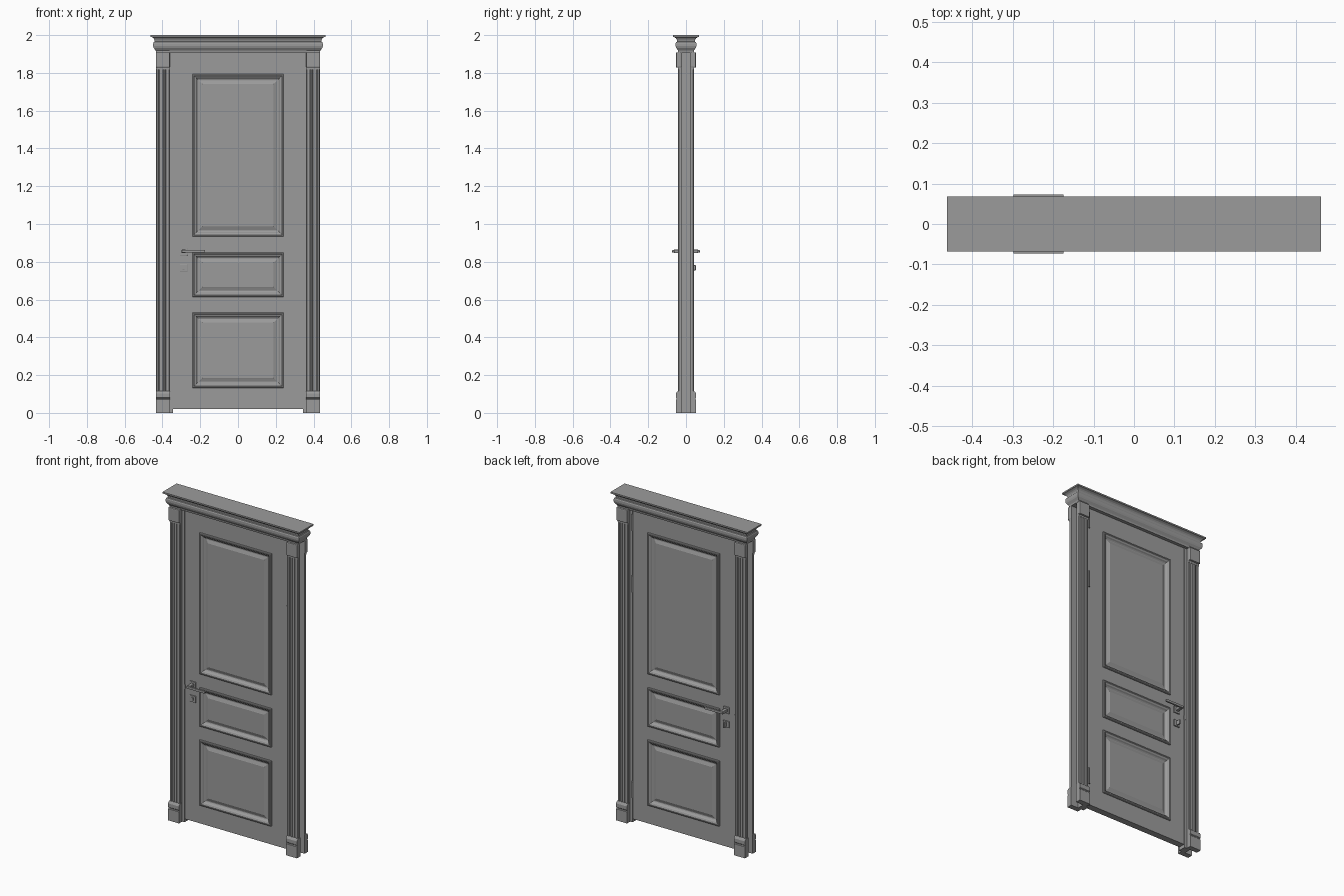
import bpy, bmesh, math
from mathutils import Matrix, Vector

if "Cube" in bpy.data.objects:
    bpy.data.objects.remove(bpy.data.objects["Cube"])

paint = bpy.data.materials.new("warm_grey")
paint.name = "neutral_grey"
paint.diffuse_color = (0.33, 0.33, 0.33, 1)
paint.use_nodes = True
paint.node_tree.nodes["Principled BSDF"].inputs["Base Color"].default_value = paint.diffuse_color


def finish(name, bm):
    bmesh.ops.recalc_face_normals(bm, faces=bm.faces)
    me = bpy.data.meshes.new(name)
    bm.to_mesh(me)
    bm.free()
    me.materials.append(paint)
    ob = bpy.data.objects.new(name, me)
    bpy.context.collection.objects.link(ob)
    return ob


def box(name, x, y, z, bevel=0):
    """Box from (min, max) pairs, optionally with bevelled edges."""
    bm = bmesh.new()
    bmesh.ops.create_cube(bm, size=1)
    for v in bm.verts:
        v.co = Vector([(r[0] + r[1]) / 2 + c * abs(r[1] - r[0]) for r, c in zip((x, y, z), v.co)])
    if bevel:
        bmesh.ops.bevel(bm, geom=bm.edges[:], offset=bevel, segments=2, profile=0.5, affect='EDGES')
    return finish(name, bm)


def prism(name, pts, to3d, a, b):
    """Closed 2D profile swept straight from a to b."""
    bm = bmesh.new()
    ends = [[bm.verts.new(to3d(p, t)) for p in pts] for t in (a, b)]
    n = len(pts)
    for i in range(n):
        j = (i + 1) % n
        bm.faces.new((ends[0][i], ends[0][j], ends[1][j], ends[1][i]))
    bm.faces.new(ends[0])
    bm.faces.new(ends[1])
    return finish(name, bm)


def loft(name, rings, cap_start=True):
    """Skin a stack of equal-length rings."""
    bm = bmesh.new()
    rs = [[bm.verts.new(p) for p in r] for r in rings]
    for r, q in zip(rs, rs[1:]):
        n = len(r)
        for i in range(n):
            j = (i + 1) % n
            bm.faces.new((r[i], r[j], q[j], q[i]))
    if cap_start:
        bm.faces.new(rs[0])
    bm.faces.new(rs[-1])
    return finish(name, bm)


# Cornice: rectangles stacked along a moulding profile (half width, z)
cornice = [(.434, 1.908), (.436, 1.918), (.443, 1.928), (.446, 1.932), (.449, 1.942), (.449, 1.956),
           (.446, 1.963), (.441, 1.965), (.441, 1.970), (.443, 1.977), (.448, 1.984),
           (.456, 1.989), (.462, 1.991), (.462, 2.0)]
loft("cornice", [[(sx * hx, sy * (hx - .394), z) for sx, sy in ((-1, -1), (1, -1), (1, 1), (-1, 1))]
                 for hx, z in cornice])

# Door leaf: grid slab with three panel openings
LEAF_Y = 0.02
PX = 0.241
panels = [(.133, .53), (.615, .849), (.934, 1.793)]
xs = [-.344, -PX, PX, .344]
zs = [.02] + [z for p in panels for z in p] + [1.91]
bm = bmesh.new()
grid = [[bm.verts.new((x, -LEAF_Y, z)) for x in xs] for z in zs]
for r in range(len(zs) - 1):
    for c in range(3):
        if c == 1 and r % 2 == 1:
            continue
        bm.faces.new((grid[r][c], grid[r][c + 1], grid[r + 1][c + 1], grid[r + 1][c]))
ext = bmesh.ops.extrude_face_region(bm, geom=bm.faces[:], use_keep_orig=True)
bmesh.ops.translate(bm, vec=(0, 2 * LEAF_Y, 0),
                    verts=[g for g in ext['geom'] if isinstance(g, bmesh.types.BMVert)])
finish("door_leaf", bm)

# Panels: raised moulding, recess and bevelled field (inset, depth)
panel_profile = [(-.001, .018), (-.001, .025), (.003, .028), (.009, .028), (.013, .025),
                 (.018, .023), (.023, .016), (.029, .012), (.034, .012), (.050, .018), (.052, .019)]
for s, side in ((-1, "front"), (1, "back")):
    for n, (z0, z1) in zip(("lower", "middle", "upper"), panels):
        loft(f"{n}_panel_{side}",
             [[(-PX + i, s * d, z0 + i), (PX - i, s * d, z0 + i),
               (PX - i, s * d, z1 - i), (-PX + i, s * d, z1 - i)] for i, d in panel_profile],
             cap_start=False)

# Jamb: two posts and a head between the front and back casings
for sx, n in ((-1, "left"), (1, "right")):
    box(f"jamb_{n}", sorted((sx * .345, sx * .385)), (-.023, .023), (0, 1.93))
box("jamb_head", (-.385, .385), (-.023, .023), (1.911, 1.93))

# Pilaster cross-section (x, y) with three flutes
shaft = [(.362, .021), (.362, .038), (.366, .042)]
for c in (.381, .398, .415):
    shaft += [(c + .0055 * k, .042 - .006 * math.sqrt(max(0, 1 - k * k))) for k in (-1, -.7, 0, .7, 1)]
shaft += [(.430, .042), (.433, .038), (.433, .021)]
# Plinth side profile (y, z)
plinth = [(.021, 0), (.053, 0), (.053, .070), (.049, .074), (.049, .077), (.053, .081),
          (.053, .103), (.048, .112), (.042, .115), (.021, .115)]

for sx, nx in ((-1, "left"), (1, "right")):
    for sy, ny in ((-1, "front"), (1, "back")):
        tag = f"{ny}_{nx}"
        prism(f"pilaster_{tag}", shaft, lambda p, t: (sx * p[0], sy * p[1], t), .10, 1.817)
        box(f"pilaster_cap_{tag}", sorted((sx * .362, sx * .433)), sorted((sy * .021, sy * .042)), (1.817, 1.92))
        box(f"corner_block_{tag}", sorted((sx * .361, sx * .435)), sorted((sy * .023, sy * .053)),
            (1.828, 1.909), .005)
        prism(f"plinth_{tag}", plinth, lambda p, t: (sx * t, sy * p[0], p[1]), .361, .435)

# Handles and lock roses on both faces
for s, n in ((-1, "front"), (1, "back")):
    def ys(a, b):
        return sorted((s * a, s * b))
    box(f"handle_rose_{n}", (-.308, -.268), ys(.019, .027), (.834, .874), .0015)
    box(f"handle_neck_{n}", (-.298, -.278), ys(.026, .064), (.846, .864), .002)
    box(f"handle_lever_{n}", (-.298, -.174), ys(.062, .073), (.848, .862), .0015)
    box(f"lock_rose_{n}", (-.308, -.268), ys(.019, .027), (.749, .788), .0015)
box("lock_cylinder_front", (-.294, -.282), (-.031, -.026), (.760, .778), .001)
box("thumb_turn_back", (-.292, -.284), (.026, .052), (.755, .782), .0015)

# Latch plate at the door edge
box("latch_plate", (-.350, -.341), (-.0235, .0235), (.815, .840))

# Hinges
for i, (z0, z1) in enumerate(((.15, .25), (1.405, 1.505), (1.78, 1.88))):
    bm = bmesh.new()
    bmesh.ops.create_cone(bm, cap_ends=True, segments=16, radius1=.005, radius2=.005, depth=z1 - z0,
                          matrix=Matrix.Translation((.345, .025, (z0 + z1) / 2)))
    ob = finish(f"hinge_barrel_{i + 1}", bm)
    for p in ob.data.polygons:
        p.use_smooth = len(p.vertices) == 4
    box(f"hinge_plate_{i + 1}", (.342, .347), (-.0235, .0235), (z0, z1))
